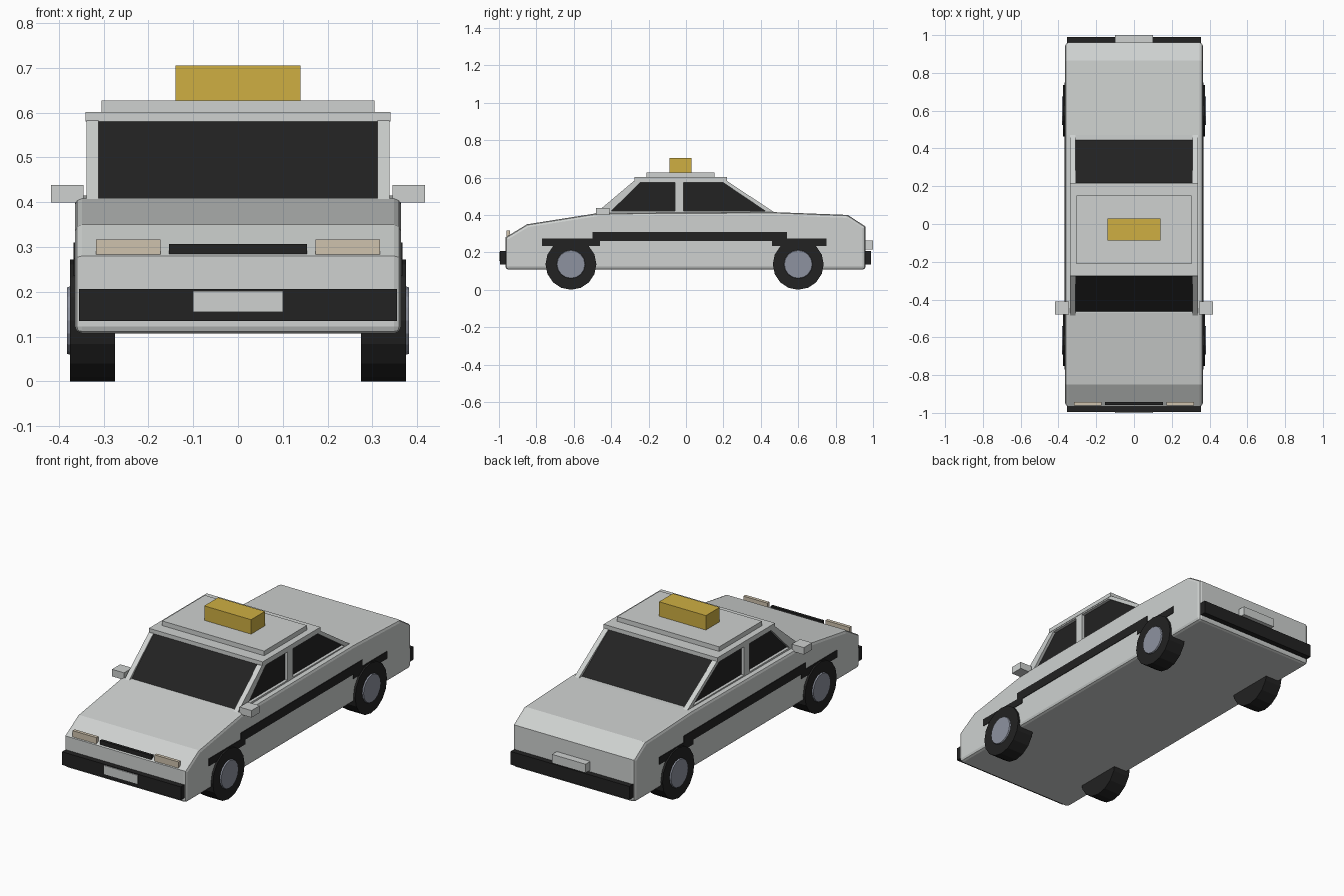
import bpy
import bmesh
import math
from mathutils import Matrix

old = bpy.data.objects.get("Cube")
if old:
    bpy.data.objects.remove(old, do_unlink=True)


def material(name, rgb):
    m = bpy.data.materials.new(name)
    m.use_nodes = True
    m.diffuse_color = (*rgb, 1)
    m.node_tree.nodes["Principled BSDF"].inputs["Base Color"].default_value = (*rgb, 1)
    return m


GREY = material("light grey paint", (0.62, 0.64, 0.63))
BLACK = material("black trim", (0.016, 0.016, 0.016))
HUB = material("steel hub", (0.27, 0.29, 0.35))
YELLOW = material("sign yellow", (0.62, 0.43, 0.055))
BEIGE = material("lamp beige", (0.62, 0.54, 0.42))


def finish(name, bm, mat):
    bmesh.ops.recalc_face_normals(bm, faces=bm.faces)
    mesh = bpy.data.meshes.new(name)
    bm.to_mesh(mesh)
    bm.free()
    mesh.materials.append(mat)
    ob = bpy.data.objects.new(name, mesh)
    bpy.context.collection.objects.link(ob)
    return ob


def prism(name, profile, x0, x1, mat):
    """Side outline of (y, z) points, extruded from x0 to x1."""
    bm = bmesh.new()
    face = bm.faces.new([bm.verts.new((x0, y, z)) for y, z in profile])
    ext = bmesh.ops.extrude_face_region(bm, geom=[face])["geom"]
    verts = [g for g in ext if isinstance(g, bmesh.types.BMVert)]
    bmesh.ops.translate(bm, verts=verts, vec=(x1 - x0, 0, 0))
    return finish(name, bm, mat)


def box(name, x, y, z, mat):
    return prism(name, [(y[0], z[0]), (y[1], z[0]), (y[1], z[1]), (y[0], z[1])], x[0], x[1], mat)


def disc(name, x0, x1, y, z, radius, sides, mat, outer=None):
    """Cylinder along x, optionally narrowing towards x1."""
    bm = bmesh.new()
    place = Matrix.Translation(((x0 + x1) / 2, y, z)) @ Matrix.Rotation(math.pi / 2, 4, "Y")
    near, far = radius, outer or radius
    if x1 < x0:
        near, far = far, near
    bmesh.ops.create_cone(bm, cap_ends=True, segments=sides, radius1=near,
                          radius2=far, depth=abs(x1 - x0), matrix=place)
    return finish(name, bm, mat)


# Lower body with softened side edges
body = prism("body", [(-0.965, 0.107), (-0.965, 0.28), (-0.85, 0.35), (-0.47, 0.41),
                      (0.47, 0.415), (0.865, 0.40), (0.96, 0.338), (0.96, 0.107)],
             -0.364, 0.364, GREY)
bevel = body.modifiers.new("soft edges", "BEVEL")
bevel.width = 0.016
bevel.segments = 2
bevel.limit_method = "ANGLE"
bevel.angle_limit = math.radians(70)

# Cabin glass and roof
prism("cabin_glass", [(-0.475, 0.40), (-0.268, 0.585), (0.208, 0.585), (0.465, 0.40)],
      -0.322, 0.322, BLACK)
box("roof", (-0.34, 0.34), (-0.275, 0.218), (0.58, 0.602), GREY)
box("roof_panel", (-0.305, 0.305), (-0.212, 0.152), (0.60, 0.627), GREY)
box("roof_sign", (-0.14, 0.14), (-0.088, 0.03), (0.625, 0.705), YELLOW)

# Bumpers, plates and grille
for name, y0, y1 in (("front_bumper", -0.995, -0.95), ("rear_bumper", 0.95, 0.99)):
    box(name, (-0.355, 0.355), (y0, y1), (0.135, 0.206), BLACK)
box("front_plate", (-0.1, 0.1), (-1.0, -0.992), (0.155, 0.202), GREY)
box("rear_plate", (-0.1, 0.1), (0.955, 1.0), (0.215, 0.262), GREY)
box("grille", (-0.154, 0.154), (-0.958, -0.942), (0.275, 0.307), BLACK)

# Parts repeated on both sides
for side, s in (("left", 1), ("right", -1)):
    pillars = {
        "front_pillar": [(-0.488, 0.405), (-0.278, 0.582), (-0.236, 0.582), (-0.415, 0.405)],
        "middle_pillar": [(-0.06, 0.405), (-0.06, 0.582), (-0.014, 0.582), (-0.014, 0.405)],
        "rear_pillar": [(0.478, 0.41), (0.218, 0.582), (0.185, 0.582), (0.44, 0.41)],
    }
    for name, outline in pillars.items():
        prism(f"{side}_{name}", outline, s * 0.311, s * 0.338, GREY)
    box(f"{side}_window_header", (s * 0.318, s * 0.338), (-0.26, 0.205), (0.573, 0.585), GREY)
    box(f"{side}_window_sill", (s * 0.318, s * 0.338), (-0.46, 0.46), (0.405, 0.42), GREY)
    box(f"{side}_mirror", (s * 0.345, s * 0.417), (-0.48, -0.41), (0.40, 0.438), GREY)
    box(f"{side}_headlight", (s * 0.173, s * 0.317), (-0.96, -0.942), (0.275, 0.317), BEIGE)

    # Stepped side trim, running down over each wheel
    prism(f"{side}_side_trim",
          [(-0.77, 0.235), (-0.46, 0.235), (-0.46, 0.26), (0.46, 0.26), (0.46, 0.235),
           (0.75, 0.235), (0.75, 0.275), (0.54, 0.275), (0.54, 0.31), (-0.5, 0.31),
           (-0.5, 0.275), (-0.77, 0.275)], s * 0.36, s * 0.367, BLACK)

    for end, y in (("front", -0.615), ("rear", 0.6)):
        disc(f"{side}_{end}_tyre", s * 0.275, s * 0.375, y, 0.136, 0.136, 16, BLACK)
        disc(f"{side}_{end}_hub", s * 0.37, s * 0.382, y, 0.136, 0.078, 16, HUB, 0.074)
